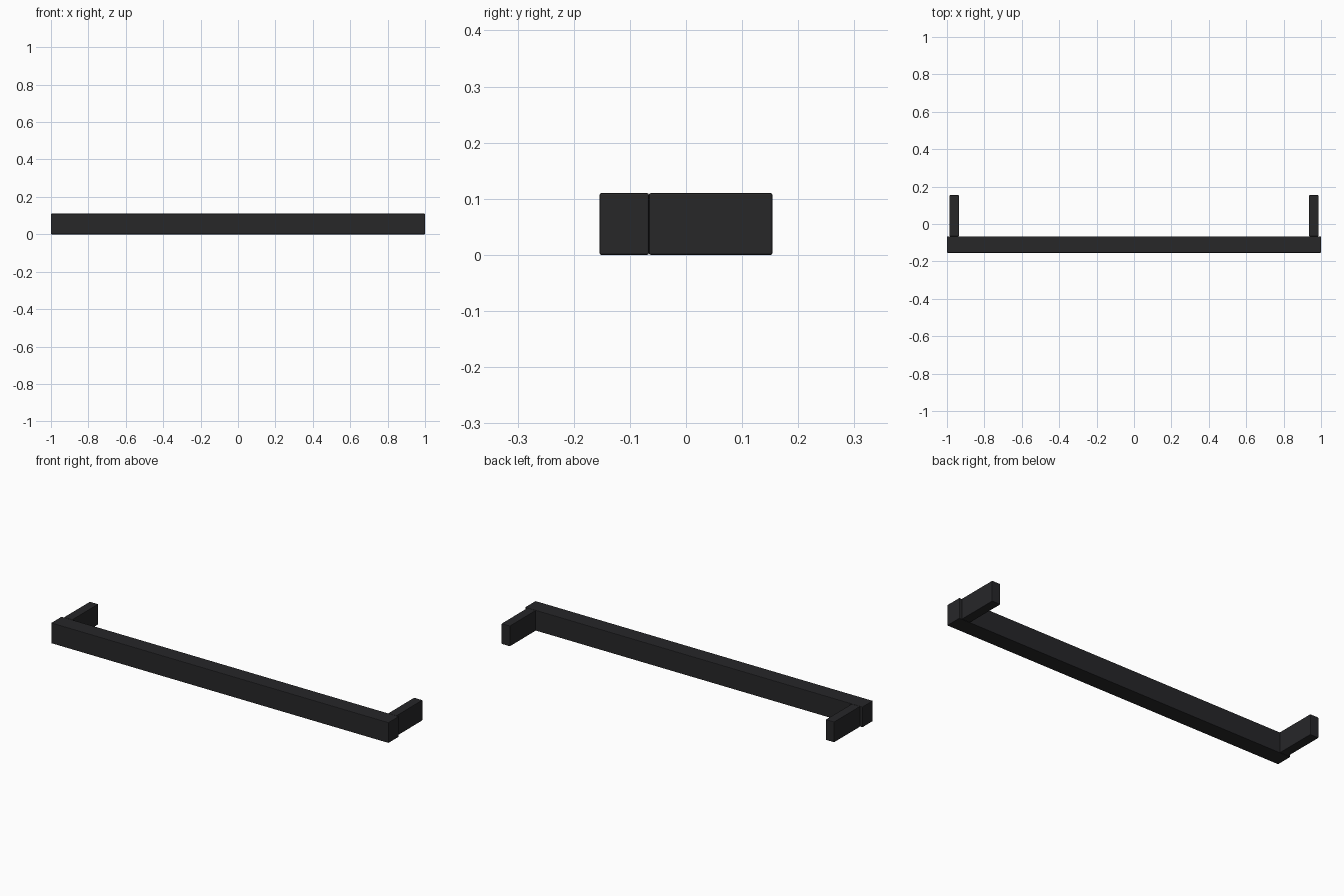
import bpy

if "Cube" in bpy.data.objects:
    bpy.data.objects.remove(bpy.data.objects["Cube"])

# dark matte finish
dark = bpy.data.materials.new("dark_finish")
dark.diffuse_color = (0.02, 0.02, 0.022, 1)
dark.use_nodes = True
dark.node_tree.nodes["Principled BSDF"].inputs["Base Color"].default_value = dark.diffuse_color


def box(name, lo, hi):
    """Box between two corners with slightly softened edges."""
    bpy.ops.mesh.primitive_cube_add(size=1, location=[(a + b) / 2 for a, b in zip(lo, hi)])
    ob = bpy.context.object
    ob.name = name
    ob.scale = [b - a for a, b in zip(lo, hi)]
    bpy.ops.object.transform_apply(location=False, rotation=False, scale=True)
    bevel = ob.modifiers.new("soft_edges", 'BEVEL')
    bevel.width = 0.003
    bevel.segments = 2
    ob.data.materials.append(dark)
    return ob


HEIGHT = 0.11
FRONT, JOINT, BACK = -0.154, -0.066, 0.154

# long front grip bar
box("grip_bar", (-1, FRONT, 0), (1, JOINT, HEIGHT))

# mounting posts behind each end
for side, name in ((-1, "left_post"), (1, "right_post")):
    x0, x1 = sorted((side * 0.936, side * 0.986))
    box(name, (x0, JOINT, 0), (x1, BACK, HEIGHT))
